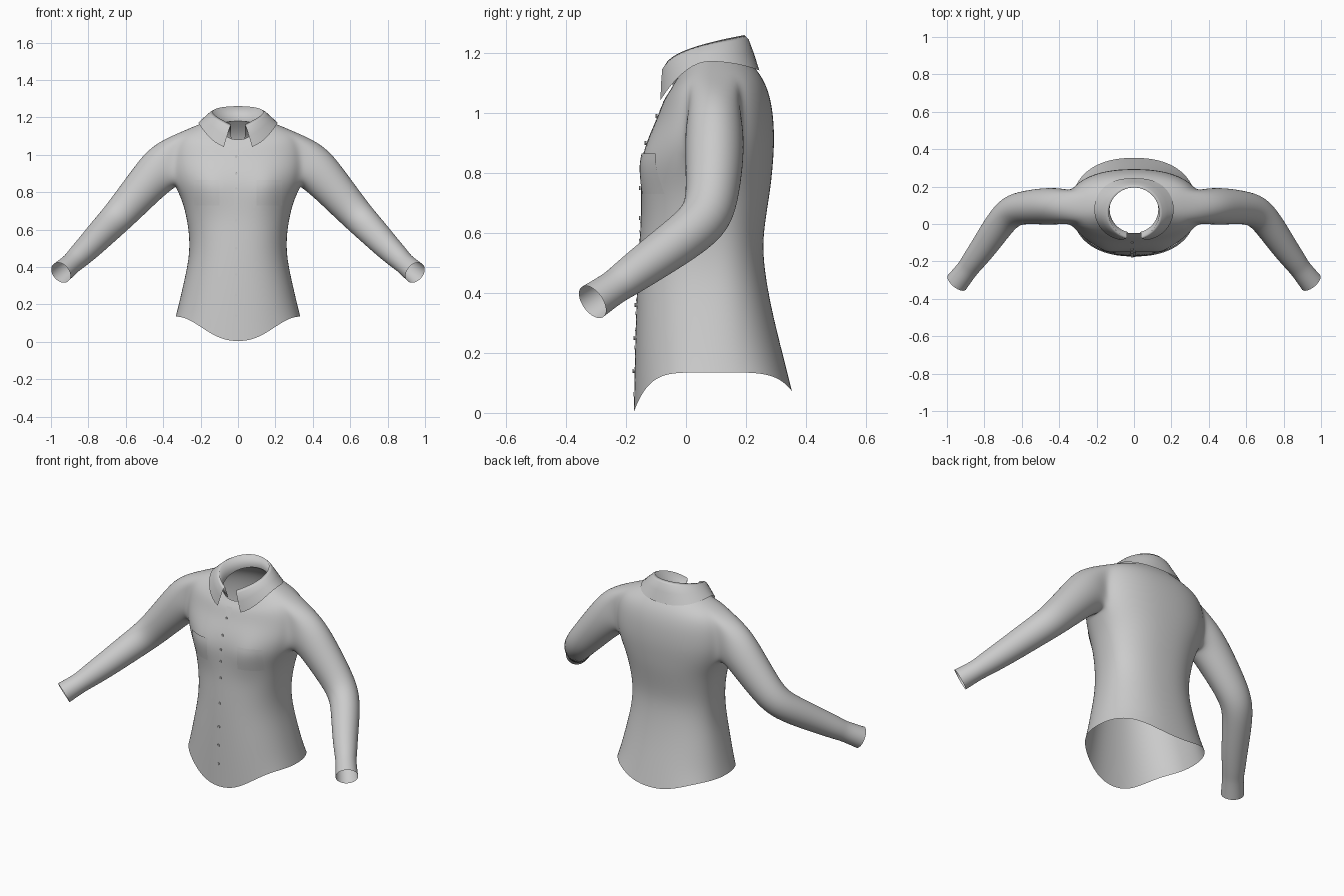
import bpy, bmesh, math
from mathutils import Vector
from mathutils.bvhtree import BVHTree

cube = bpy.data.objects.get("Cube")
if cube:
    bpy.data.objects.remove(cube)

cloth = bpy.data.materials.new("grey cloth")
cloth.use_nodes = True
cloth.diffuse_color = (0.6, 0.6, 0.6, 1)
cloth.node_tree.nodes["Principled BSDF"].inputs["Base Color"].default_value = (0.6, 0.6, 0.6, 1)

SEGS = 32


def make_object(name, bm, outward=None, subdivide=0):
    """Turn a bmesh into a smooth cloth object."""
    bmesh.ops.recalc_face_normals(bm, faces=bm.faces[:])
    if outward:
        bm.faces.ensure_lookup_table()
        if bm.faces[0].normal.dot(Vector(outward)) < 0:
            bmesh.ops.reverse_faces(bm, faces=bm.faces[:])
    for f in bm.faces:
        f.smooth = True
    mesh = bpy.data.meshes.new(name)
    bm.to_mesh(mesh)
    bm.free()
    mesh.materials.append(cloth)
    obj = bpy.data.objects.new(name, mesh)
    bpy.context.collection.objects.link(obj)
    if subdivide:
        mod = obj.modifiers.new("smooth cloth", "SUBSURF")
        mod.levels = mod.render_levels = subdivide
    return obj


def grid_faces(bm, rows):
    """Skin a list of vertex rows with quads."""
    for a, b in zip(rows, rows[1:]):
        for i in range(len(a) - 1):
            bm.faces.new((a[i], a[i + 1], b[i + 1], b[i]))


def power(value, p):
    return math.copysign(abs(value) ** p, value)


# Torso rings: front z, side z, back z, half width, front y, back y
torso_rings = [
    (0.00, 0.135, 0.07, 0.335, -0.175, 0.355),
    (0.17, 0.20, 0.19, 0.318, -0.172, 0.325),
    (0.32, 0.32, 0.32, 0.290, -0.168, 0.292),
    (0.45, 0.45, 0.45, 0.262, -0.163, 0.266),
    (0.56, 0.56, 0.56, 0.260, -0.157, 0.255),
    (0.66, 0.66, 0.66, 0.275, -0.150, 0.268),
    (0.75, 0.75, 0.75, 0.297, -0.150, 0.283),
    (0.83, 0.83, 0.83, 0.335, -0.150, 0.291),
    (0.91, 0.91, 0.91, 0.360, -0.130, 0.296),
    (0.98, 0.99, 0.99, 0.362, -0.098, 0.292),
    (1.03, 1.065, 1.05, 0.350, -0.080, 0.282),
    (1.05, 1.120, 1.10, 0.312, -0.070, 0.265),
    (1.065, 1.155, 1.14, 0.230, -0.060, 0.240),
    (1.08, 1.190, 1.18, 0.140, -0.050, 0.205),
]
ARM_LOW, ARM_HIGH = 7, 11
MID_Y = 0.09

bm = bmesh.new()
rows = []
for zf, zs, zb, w, yf, yb in torso_rings:
    row = []
    for j in range(SEGS):
        a = math.tau * j / SEGS
        c, s = power(math.cos(a), 0.87), power(math.sin(a), 0.87)
        x = w * c
        y = MID_Y + s * ((yb - MID_Y) if s > 0 else (MID_Y - yf))
        end = zb if s > 0 else zf
        z = zs + (end - zs) * abs(math.sin(a)) ** (5 if zf == 0 else 2)
        if s < 0:  # bust fullness
            y -= 0.022 * math.exp(-((abs(x) - 0.15) / 0.07) ** 2 - ((z - 0.82) / 0.09) ** 2)
        row.append(bm.verts.new((x, y, z)))
    rows.append(row)
for r in range(len(rows) - 1):
    for j in range(SEGS):
        in_armhole = ARM_LOW <= r < ARM_HIGH and (j + 2) % 16 < 4
        if not in_armhole:
            k = (j + 1) % SEGS
            bm.faces.new((rows[r][j], rows[r][k], rows[r + 1][k], rows[r + 1][j]))

# Sleeve stations: centre x, y, z, horizontal radius, upright radius
sleeve_path = [
    (0.400, 0.095, 0.940, 0.100, 0.132),
    (0.480, 0.095, 0.853, 0.100, 0.112),
    (0.570, 0.090, 0.750, 0.092, 0.100),
    (0.655, 0.075, 0.655, 0.088, 0.088),
    (0.720, 0.000, 0.590, 0.082, 0.082),
    (0.800, -0.120, 0.505, 0.073, 0.072),
    (0.870, -0.212, 0.438, 0.063, 0.062),
    (0.888, -0.238, 0.420, 0.058, 0.056),
    (0.947, -0.312, 0.370, 0.064, 0.062),
]
centres = [Vector(p[:3]) for p in sleeve_path]
for side in (1, -1):
    def hole(r, j):
        return rows[r][(j if side > 0 else 16 - j) % SEGS]
    ring = [hole(ARM_LOW, j) for j in range(-2, 2)]
    ring += [hole(r, 2) for r in range(ARM_LOW, ARM_HIGH)]
    ring += [hole(ARM_HIGH, j) for j in range(2, -2, -1)]
    ring += [hole(r, -2) for r in range(ARM_HIGH, ARM_LOW, -1)]
    loops = [ring + ring[:1]]
    for i, (x, y, z, ru, rv) in enumerate(sleeve_path):
        t = centres[min(i + 1, len(centres) - 1)] - centres[max(i - 1, 0)]
        if i == 0:
            t = Vector((0.86, 0, -0.5))
        t.normalize()
        u = Vector((0, 1, 0))
        u = (u - t * u.dot(t)).normalized()
        v = t.cross(u)
        ring = []
        for k in range(16):
            a = math.radians(-135 + 22.5 * k)
            p = centres[i] + u * ru * math.cos(a) + v * rv * math.sin(a)
            ring.append(bm.verts.new((side * p.x, p.y, p.z)))
        loops.append(ring + ring[:1])
    grid_faces(bm, loops)
shirt_body = make_object("shirt_body_and_sleeves", bm, (0, 0, 0.01), 0)
# Face zero lies on the left hip, so its normal should point to +x
if shirt_body.data.polygons[0].normal.x < 0:
    shirt_body.data.flip_normals()
mod = shirt_body.modifiers.new("smooth cloth", "SUBSURF")
mod.levels = mod.render_levels = 2

# Folded collar: stand, fold, and flap with two front points
bm = bmesh.new()
collar = [[] for _ in range(5)]
START, COLS = 0.28, 48
for i in range(COLS + 1):
    a = START + (math.tau - 2 * START) * i / COLS
    s, c = math.sin(a), math.cos(a)
    h = (1 - c) / 2
    base = Vector((0.13 * s, 0.078 - 0.125 * c, 1.085 + 0.095 * h))
    fold = Vector((0.135 * s, 0.06 - 0.135 * c, 1.135 + 0.125 * h ** 0.4))
    drop = 0.14 * c * c if c > 0 else 0.03 * c * c
    edge = Vector((0.212 * power(s, 0.8), 0.08 - (0.172 if c > 0 else 0.165) * c, 1.172 - drop))
    out = Vector((s, -c, 0)) * 0.008
    points = (base, fold, fold.lerp(edge, 0.12) + out, fold.lerp(edge, 0.5) + out * 0.7, edge)
    for row, p in zip(collar, points):
        row.append(bm.verts.new(p))
grid_faces(bm, collar)
make_object("collar", bm)

# Details laid on the front of the body
bpy.context.view_layer.update()
surface = BVHTree.FromObject(shirt_body, bpy.context.evaluated_depsgraph_get())


def front_y(x, z):
    hit = surface.ray_cast(Vector((x, -1, z)), Vector((0, 1, 0)))[0]
    return hit.y if hit else -0.1


def cloth_patch(name, x0, x1, z0, z1, nx, nz, lift_low, lift_high):
    """Thin piece of cloth following the front surface."""
    bm = bmesh.new()
    grid = []
    for r in range(nz + 1):
        f = r / nz
        z = z0 + (z1 - z0) * f
        xs = [x0 + (x1 - x0) * i / nx for i in range(nx + 1)]
        lift = lift_low + (lift_high - lift_low) * f
        grid.append([bm.verts.new((x, front_y(x, z) - lift, z)) for x in xs])
    grid_faces(bm, grid)
    make_object(name, bm, (0, -1, 0))


cloth_patch("button_placket", -0.022, 0.012, 0.02, 1.05, 2, 40, 0.002, 0.002)
for side, label in ((1, "left"), (-1, "right")):
    xs = sorted((side * 0.10, side * 0.235))
    cloth_patch(label + "_chest_pocket", xs[0], xs[1], 0.73, 0.865, 6, 8, 0.001, 0.007)

for i, z in enumerate((0.14, 0.25, 0.36, 0.50, 0.65, 0.75, 0.82, 0.90, 0.99)):
    bpy.ops.mesh.primitive_cylinder_add(
        vertices=10, radius=0.007, depth=0.006,
        location=(-0.01, front_y(-0.01, z) - 0.004, z), rotation=(math.pi / 2, 0, 0))
    button = bpy.context.object
    button.name = f"button_{i + 1}"
    button.data.materials.append(cloth)
